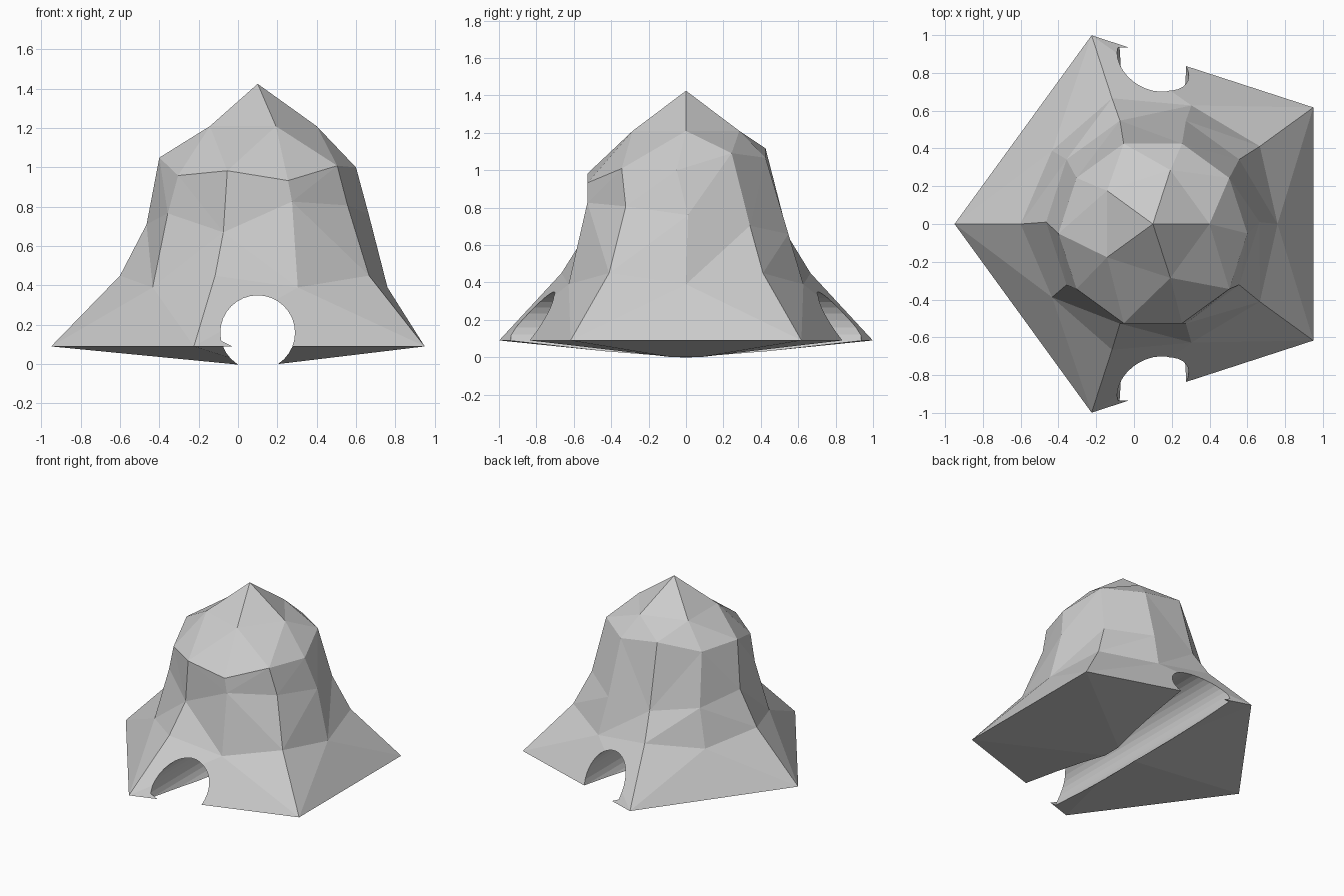
import bpy, bmesh
from math import cos, sin, radians, pi

if "Cube" in bpy.data.objects:
    bpy.data.objects.remove(bpy.data.objects["Cube"])

CX = 0.1  # axis of the bell is offset from the origin

bm = bmesh.new()


def ring(step, first, height, radius, cy=0.0):
    """Ring of points round the axis; height and radius depend on the index."""
    out = []
    for k in range(first, 10, step):
        a = radians(36 * k)
        r = radius(k)
        out.append(bm.verts.new((CX + r * cos(a), cy + r * sin(a), height(k, cos(a), sin(a)))))
    return out


# Rings from the crown down to the flared pentagonal hem
apex = bm.verts.new((CX, 0, 1.425))
crown = ring(2, 0, lambda k, c, s: 1.21, lambda k: 0.3)
shoulder = ring(1, 0, lambda k, c, s: (1.05 if k % 2 else 1.0) + 0.07 * s, lambda k: 0.5, -0.05)
waist = ring(1, 0, lambda k, c, s: 0.67 if k == 7 else 0.735 + 0.025 * c - 0.088 * s,
             lambda k: 0.565, 0.01)
skirt = ring(1, 0, lambda k, c, s: 0.45 if k % 2 else 0.39, lambda k: 0.7 if k % 2 else 0.66)
hem = ring(2, 1, lambda k, c, s: 0.09, lambda k: 1.05)
base = bm.verts.new((CX, 0, -0.012))

# Crown cap, flared skirt and shallow underside
for i in range(5):
    j = (i + 1) % 5
    e, o, n = 2 * i, 2 * i + 1, (2 * i + 2) % 10
    for f in ((apex, crown[i], crown[j]),
              (crown[i], shoulder[e], shoulder[o]),
              (crown[i], shoulder[o], crown[j]),
              (crown[j], shoulder[o], shoulder[n]),
              (skirt[e], hem[i], skirt[o]),
              (skirt[o], hem[i], skirt[n]),
              (skirt[n], hem[i], hem[j]),
              (base, hem[j], hem[i])):
        bm.faces.new(f)

# Side walls
for top, bottom in ((shoulder, waist), (waist, skirt)):
    for i in range(10):
        j = (i + 1) % 10
        bm.faces.new((top[i], bottom[i], bottom[j], top[j]))

bmesh.ops.triangulate(bm, faces=[f for f in bm.faces if len(f.verts) > 3])
bmesh.ops.recalc_face_normals(bm, faces=bm.faces)
mesh = bpy.data.meshes.new("bell_body")
bm.to_mesh(mesh)
bm.free()
body = bpy.data.objects.new("bell_body", mesh)
bpy.context.collection.objects.link(body)

# Round tunnel from front to back
bpy.ops.mesh.primitive_cylinder_add(vertices=32, radius=0.19, depth=1.87,
                                    location=(CX, 0, 0.16), rotation=(pi / 2, 0, 0))
cutter = bpy.context.object
cutter.name = "tunnel_cutter"
cutter.hide_render = True
cutter.display_type = 'WIRE'
cut = body.modifiers.new("tunnel", 'BOOLEAN')
cut.operation = 'DIFFERENCE'
cut.solver = 'EXACT'
cut.object = cutter
